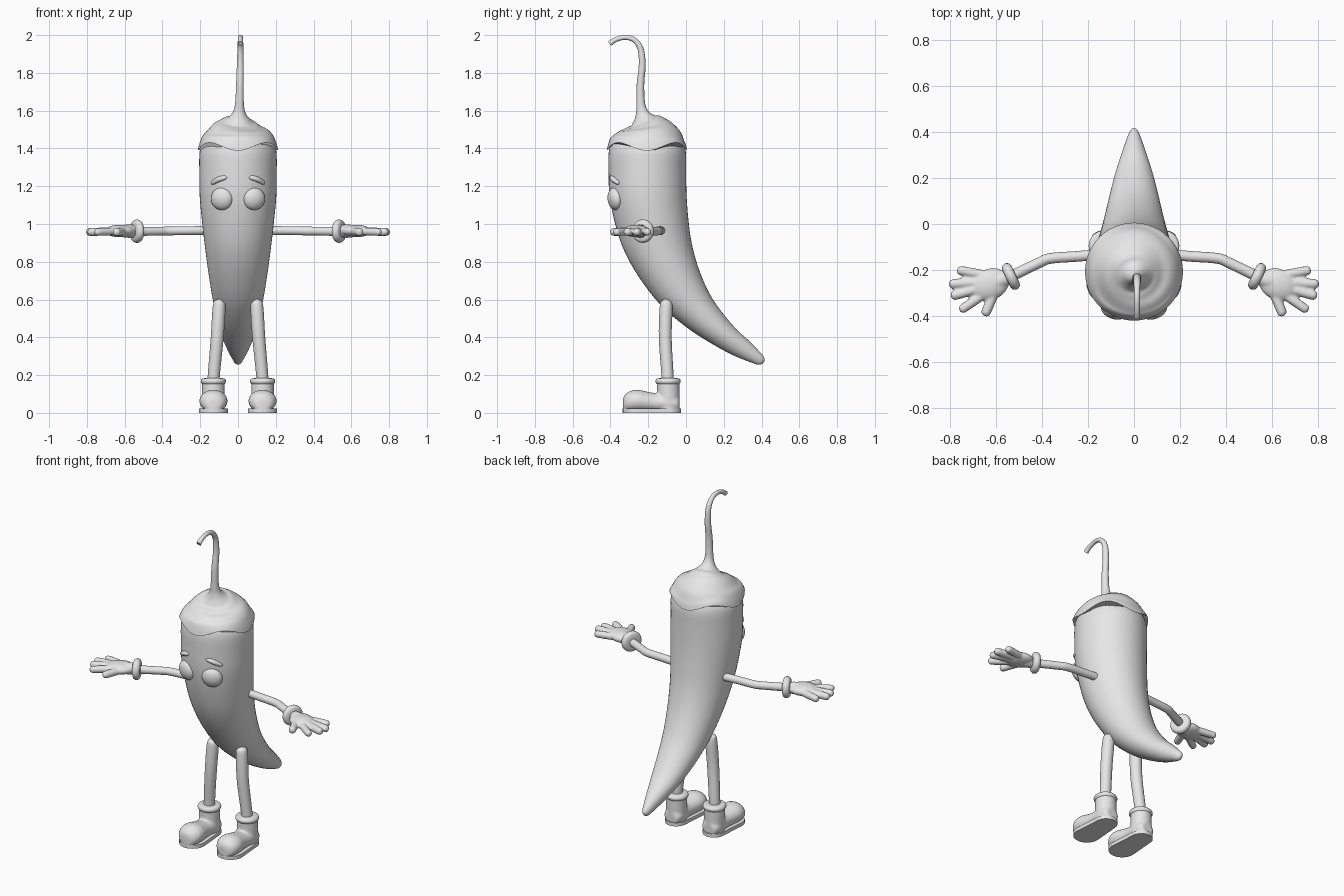
import bpy, bmesh, math
from mathutils import Vector, Matrix

if "Cube" in bpy.data.objects:
    bpy.data.objects.remove(bpy.data.objects["Cube"], do_unlink=True)

grey = bpy.data.materials.new("light_grey")
grey.use_nodes = True
grey.diffuse_color = (0.8, 0.8, 0.8, 1)
grey.node_tree.nodes["Principled BSDF"].inputs["Base Color"].default_value = (0.8, 0.8, 0.8, 1)


def interpolate(rows, steps):
    """Smooth curve through rows of numbers."""
    out = []
    last = len(rows) - 1
    for i in range(last):
        quads = list(zip(rows[max(i - 1, 0)], rows[i], rows[i + 1], rows[min(i + 2, last)]))
        for k in range(steps):
            t = k / steps
            out.append([b + 0.5 * t * (c - a + t * (2 * a - 5 * b + 4 * c - d + t * (3 * (b - c) + d - a)))
                        for a, b, c, d in quads])
    out.append(list(rows[-1]))
    return out


def loft(bm, rings, seg):
    """Skin elliptical rings given as centre and two half axes."""
    loops = []
    for c, u, v in rings:
        angles = [2 * math.pi * k / seg for k in range(seg)]
        loops.append([bm.verts.new(c + u * math.cos(a) + v * math.sin(a)) for a in angles])
    for lo, hi in zip(loops, loops[1:]):
        for k in range(seg):
            n = (k + 1) % seg
            bm.faces.new((lo[k], lo[n], hi[n], hi[k]))
    bm.faces.new(loops[0])
    bm.faces.new(loops[-1])


def tube(bm, rows, ref, seg=20, steps=5):
    """Round tube through rows of x, y, z, radius."""
    pts = interpolate(rows, steps)
    rings = []
    for i, p in enumerate(pts):
        a, b = pts[max(i - 1, 0)], pts[min(i + 1, len(pts) - 1)]
        t = (Vector(b[:3]) - Vector(a[:3])).normalized()
        u = (ref - t * ref.dot(t)).normalized()
        rings.append((Vector(p[:3]), u * p[3], t.cross(u) * p[3]))
    loft(bm, rings, seg)


def ellipsoid(bm, centre, size, turn=0.0, tilt=0.0):
    m = (Matrix.Translation(centre) @ Matrix.Rotation(turn, 4, 'Z')
         @ Matrix.Rotation(tilt, 4, 'X') @ Matrix.Diagonal((*size, 1)))
    bmesh.ops.create_uvsphere(bm, u_segments=28, v_segments=18, radius=1, matrix=m)


def finish(bm, name, fuse=0.0):
    """Turn the bmesh into an object; optionally blend its pieces together."""
    bmesh.ops.recalc_face_normals(bm, faces=bm.faces)
    me = bpy.data.meshes.new(name)
    bm.to_mesh(me)
    bm.free()
    me.materials.append(grey)
    for p in me.polygons:
        p.use_smooth = True
    me.set_sharp_from_angle(angle=math.radians(50))
    ob = bpy.data.objects.new(name, me)
    bpy.context.scene.collection.objects.link(ob)
    if fuse:
        remesh = ob.modifiers.new("fuse", 'REMESH')
        remesh.mode = 'VOXEL'
        remesh.voxel_size = fuse
        remesh.use_smooth_shade = True
        soften = ob.modifiers.new("soften", 'SMOOTH')
        soften.factor = 0.5
        soften.iterations = 5
    return ob


X, Y, Z = Vector((1, 0, 0)), Vector((0, 1, 0)), Vector((0, 0, 1))

# Body: front edge y, z, back edge y, z, half width
body_rows = [
    (-.385, 1.45, -.03, 1.45, .175), (-.408, 1.39, -.002, 1.39, .202),
    (-.41, 1.28, 0, 1.28, .205), (-.405, 1.15, .003, 1.15, .203),
    (-.375, 1.0, .013, 1.02, .19), (-.328, .86, .03, .9, .175),
    (-.25, .72, .065, .77, .157), (-.138, .575, .12, .64, .135),
    (.0, .455, .185, .54, .112), (.13, .37, .265, .445, .086),
    (.25, .305, .335, .38, .057), (.35, .265, .395, .318, .03),
    (.385, .255, .415, .29, .018), (.405, .26, .415, .272, .006)]
rings = []
for fy, fz, by, bz, w in interpolate(body_rows, 4):
    front, back = Vector((0, fy, fz)), Vector((0, by, bz))
    rings.append(((front + back) / 2, X * w, (back - front) / 2))
bm = bmesh.new()
loft(bm, rings, 48)
finish(bm, "pepper_body")

# Green cap flowing into the hooked stem, with a wavy rim
bm = bmesh.new()
tube(bm, [
    (0, -.207, 1.41, .213), (0, -.207, 1.44, .203), (0, -.207, 1.475, .182),
    (0, -.21, 1.51, .145), (.002, -.215, 1.535, .102), (.004, -.222, 1.555, .062),
    (.006, -.232, 1.59, .034), (.008, -.24, 1.64, .023), (.01, -.241, 1.74, .02),
    (.012, -.232, 1.84, .018), (.013, -.24, 1.925, .016), (.013, -.272, 1.973, .014),
    (.013, -.32, 1.988, .013), (.013, -.37, 1.977, .013), (.013, -.405, 1.955, .014)],
    X, seg=48)
for v in bm.verts:
    fade = max(0, min(1, (1.47 - v.co.z) / .06))
    v.co.z -= .022 * fade * math.cos(4 * math.atan2(v.co.x, v.co.y + .207))
finish(bm, "cap_and_stem")

for side, s in (("left", 1), ("right", -1)):
    def mirrored(rows):
        return [(s * r[0], *r[1:]) for r in rows]

    # Face
    bm = bmesh.new()
    ellipsoid(bm, (s * .085, -.375, 1.133), (.06, .038, .06), s * .3, .12)
    finish(bm, side + "_eye")
    bm = bmesh.new()
    tube(bm, mirrored([(.058, -.392, 1.246, .003), (.066, -.393, 1.246, .011), (.1, -.386, 1.237, .014),
                       (.132, -.362, 1.219, .011), (.14, -.355, 1.213, .003)]), Z)
    finish(bm, side + "_eyebrow")

    # Arm
    bm = bmesh.new()
    tube(bm, mirrored([(.12, -.13, .965, .023), (.25, -.141, .965, .023), (.365, -.15, .963, .023),
                       (.42, -.172, .962, .023), (.57, -.245, .96, .024)]), Z)
    finish(bm, side + "_arm")

    # Glove cuff
    axis = Vector((.9, -.43, 0)).normalized()
    wrist = Vector((.535, -.228, .962))
    bm = bmesh.new()
    tube(bm, mirrored([(*(wrist + axis * d), r) for d, r in
                       ((-.022, .04), (-.016, .055), (0, .062), (.016, .055), (.022, .04))]), Z, seg=28)
    finish(bm, side + "_glove_cuff")

    # Glove hand: palm, four fingers and a thumb blended together
    bm = bmesh.new()
    ellipsoid(bm, (s * .625, -.262, .963), (.085, .068, .033), -s * .42)
    tube(bm, mirrored([(.54, -.23, .962, .03), (.58, -.245, .962, .036), (.62, -.26, .962, .03)]), Z)
    for base, tip, r in (((.63, -.225), (.77, -.2), .02), ((.64, -.25), (.805, -.262), .021),
                         ((.64, -.27), (.797, -.315), .021), ((.63, -.29), (.758, -.378), .02),
                         ((.6, -.28), (.65, -.4), .021)):
        a, b = Vector((*base, .962)), Vector((*tip, .957))
        tube(bm, mirrored([(*a.lerp(b, t), r * k) for t, k in
                           ((0, 1), (.5, 1.05), (.88, 1), (.96, .75), (1, .25))]), Z)
    finish(bm, side + "_glove_hand", fuse=.006)

    # Leg
    bm = bmesh.new()
    tube(bm, mirrored([(.095, -.104, .605, .006), (.096, -.104, .592, .024), (.1, -.105, .56, .034),
                       (.11, -.11, .4, .034), (.128, -.098, .2, .032), (.13, -.096, .12, .032)]), X)
    finish(bm, side + "_leg")

    # Boot upper: foot sections as y, half width, top height, then the ankle shaft
    bm = bmesh.new()
    foot = [(-.334, .02, .075), (-.322, .05, .098), (-.29, .071, .118), (-.25, .074, .122),
            (-.205, .066, .112), (-.16, .06, .105), (-.08, .06, .1), (-.045, .05, .09), (-.033, .03, .08)]
    loft(bm, [(Vector((s * .13, y, (top + .003) / 2)), X * w, Z * (top - .003) / 2)
              for y, w, top in interpolate(foot, 4)], 28)
    tube(bm, [(s * .13, -.093, z, r) for z, r in ((.006, .058), (.08, .06), (.165, .06))], X, seg=28)
    finish(bm, side + "_boot", fuse=.007)

    # Boot collar
    bm = bmesh.new()
    tube(bm, [(s * .13, -.095, z, r) for z, r in
              ((.15, .05), (.154, .061), (.167, .067), (.18, .061), (.184, .045))], X, seg=28)
    finish(bm, side + "_boot_collar")

    # Boot sole: hull around heel and toe discs
    bm = bmesh.new()
    for y, r in ((-.09, .064), (-.258, .077)):
        bmesh.ops.create_cone(bm, cap_ends=True, segments=32, radius1=r, radius2=r, depth=.022,
                              matrix=Matrix.Translation((s * .13, y, .011)))
    hull = bmesh.ops.convex_hull(bm, input=bm.verts)
    junk = {g for g in hull["geom_interior"] + hull["geom_unused"] if isinstance(g, bmesh.types.BMVert)}
    bmesh.ops.delete(bm, geom=list(junk), context='VERTS')
    finish(bm, side + "_boot_sole")
